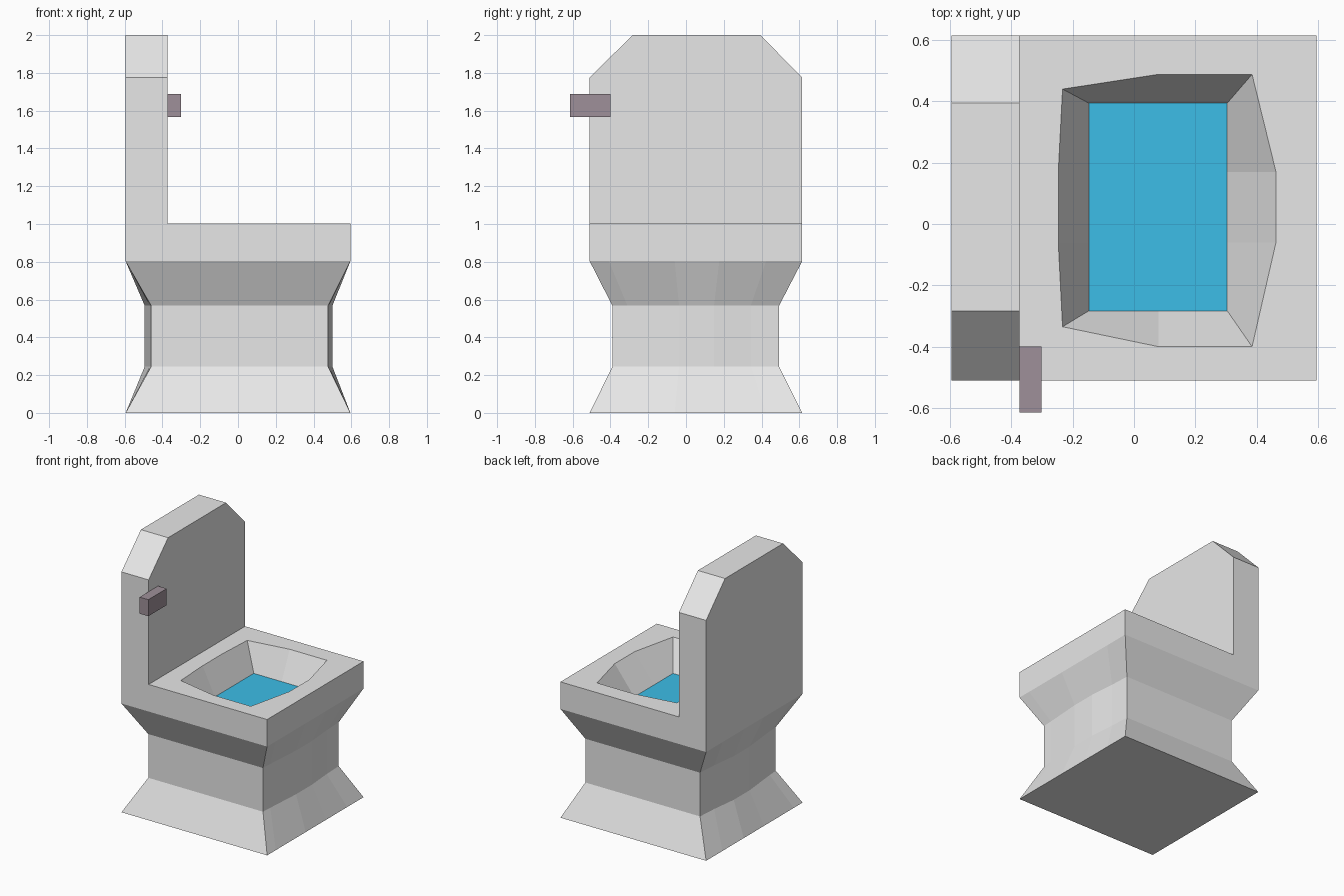
import bpy, bmesh

if "Cube" in bpy.data.objects:
    bpy.data.objects.remove(bpy.data.objects["Cube"])

Y0, Y1, XL, XR = -0.51, 0.615, -0.595, 0.595
SEAM = -0.373  # front plane of the tank


def material(name, rgb):
    m = bpy.data.materials.new(name)
    m.diffuse_color = (*rgb, 1)
    m.use_nodes = True
    m.node_tree.nodes["Principled BSDF"].inputs["Base Color"].default_value = m.diffuse_color
    return m


PORCELAIN = material("porcelain grey", (0.8, 0.8, 0.8))
WATER = material("water blue", (0.045, 0.52, 0.81))
HANDLE = material("handle mauve grey", (0.345, 0.28, 0.32))


def finish(bm, name, mat):
    bmesh.ops.remove_doubles(bm, verts=bm.verts, dist=1e-4)
    bmesh.ops.recalc_face_normals(bm, faces=bm.faces)
    me = bpy.data.meshes.new(name)
    bm.to_mesh(me)
    bm.free()
    me.materials.append(mat)
    ob = bpy.data.objects.new(name, me)
    bpy.context.collection.objects.link(ob)
    return ob


def bridge(bm, a, b):
    n = len(a)
    for i in range(n):
        j = (i + 1) % n
        bm.faces.new((a[i], a[j], b[j], b[i]))


# side points: fraction along depth, share of the outward bow
SIDE = [(0.09, 0.2), (0.40, 1.0), (0.61, 1.0), (0.83, 0.3)]


def ring(bm, z, xl, xr, y0, y1, bow_l=0, bow_r=0):
    d = y1 - y0
    pts = [(xl, y0), (SEAM, y0), (xr, y0)]
    pts += [(xr + b * bow_r, y0 + t * d) for t, b in SIDE]
    pts += [(xr, y1), (SEAM, y1), (xl, y1)]
    pts += [(xl - b * bow_l, y0 + t * d) for t, b in reversed(SIDE)]
    return [bm.verts.new((x, y, z)) for x, y in pts]


# pedestal and seat block: stacked rings with a bowed waist
bm = bmesh.new()
rings = [ring(bm, 0, XL, XR, Y0, Y1),
         ring(bm, 0.245, -0.46, 0.477, -0.39, 0.493, 0.034, 0.023),
         ring(bm, 0.568, -0.46, 0.477, -0.39, 0.493, 0.034, 0.023),
         ring(bm, 0.803, XL, XR, Y0, Y1),
         ring(bm, 1.003, XL, XR, Y0, Y1)]
for a, b in zip(rings, rings[1:]):
    bridge(bm, a, b)
bm.faces.new(rings[0][::-1])

# bowl: rim opening narrowing to a rectangular floor
rim = [(-0.233, -0.335), (0.08, -0.40), (0.385, -0.40), (0.463, -0.06), (0.463, 0.17),
       (0.385, 0.488), (0.08, 0.488), (-0.233, 0.44), (-0.247, 0.17), (-0.247, -0.06)]
WX0, WX1, WY0, WY1, WZ = -0.147, 0.304, -0.283, 0.394, 0.80
low = [(WX0, WY0), (0.08, WY0), (WX1, WY0), (WX1, -0.06), (WX1, 0.17),
       (WX1, WY1), (0.08, WY1), (WX0, WY1), (WX0, 0.17), (WX0, -0.06)]
hi_v = [bm.verts.new((x, y, 1.003)) for x, y in rim]
lo_v = [bm.verts.new((x, y, WZ)) for x, y in low]
bridge(bm, hi_v, lo_v)

# flat deck around the opening
edges = []
for loop in (rings[-1][1:9], hi_v):
    for i, v in enumerate(loop):
        w = loop[(i + 1) % len(loop)]
        edges.append(bm.edges.get((v, w)) or bm.edges.new((v, w)))
bmesh.ops.triangle_fill(bm, use_beauty=True, edges=edges, normal=(0, 0, 1))

# tank: chamfered profile extruded across its thickness, open underneath
prof = [(Y0, 1.003), (Y0, 1.775), (-0.283, 2.0), (0.394, 2.0), (Y1, 1.775), (Y1, 1.003)]
back = [bm.verts.new((XL, y, z)) for y, z in prof]
front = [bm.verts.new((SEAM, y, z)) for y, z in prof]
bm.faces.new(back)
bm.faces.new(front[::-1])
for i in range(5):
    bm.faces.new((back[i], back[i + 1], front[i + 1], front[i]))
finish(bm, "toilet_body", PORCELAIN)

# water surface
bm = bmesh.new()
bm.faces.new([bm.verts.new((x, y, WZ)) for x, y in
              ((WX0, WY0), (WX1, WY0), (WX1, WY1), (WX0, WY1))])
water = finish(bm, "water", WATER)
if water.data.polygons[0].normal.z < 0:
    water.data.flip_normals()

# flush handle
bm = bmesh.new()
bmesh.ops.create_cube(bm, size=1)
bmesh.ops.scale(bm, vec=(0.071, 0.215, 0.122), verts=bm.verts)
bmesh.ops.translate(bm, vec=(-0.3375, -0.5075, 1.627), verts=bm.verts)
finish(bm, "flush_handle", HANDLE)
